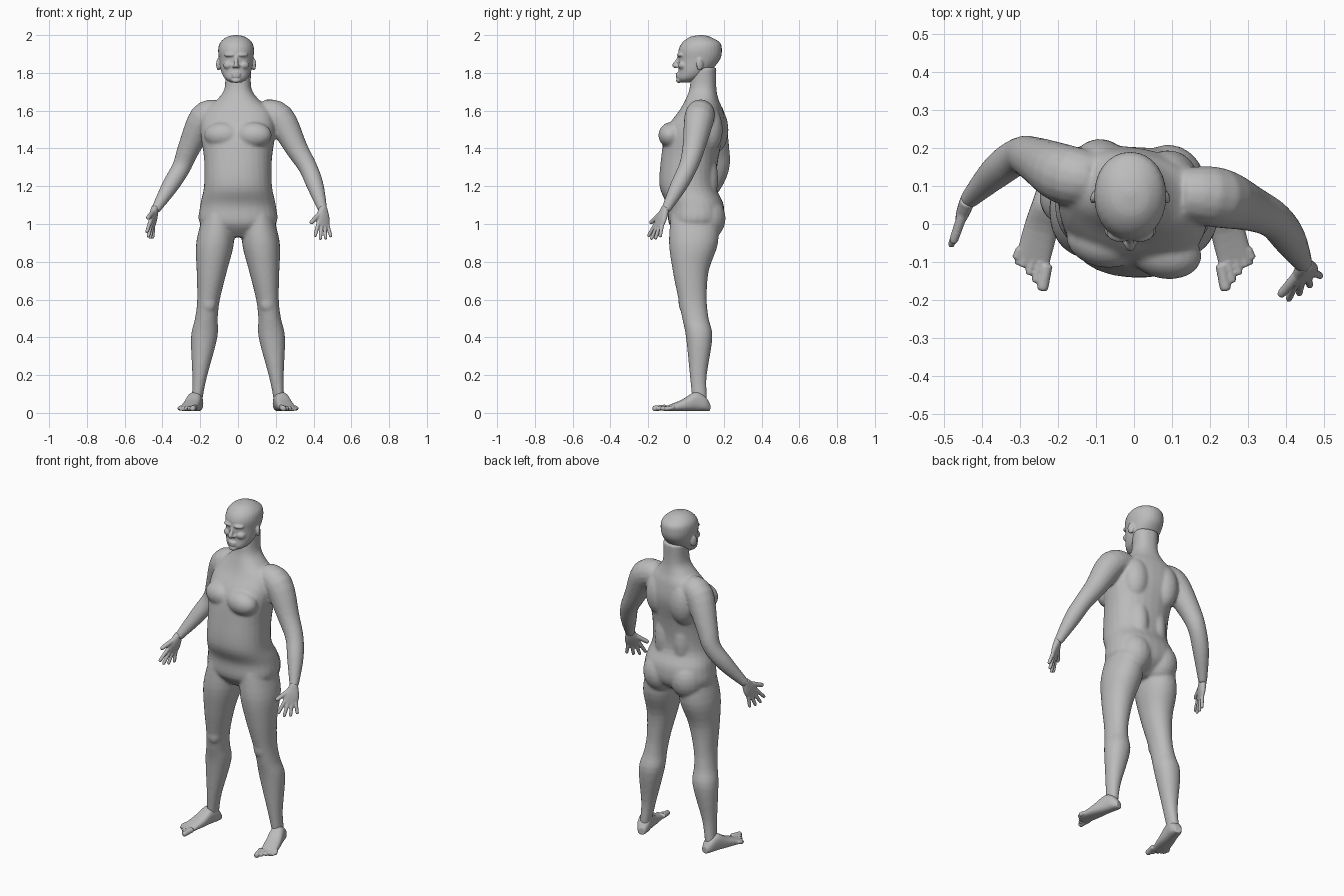
import bpy, bmesh, math
from mathutils import Vector, Matrix

if "Cube" in bpy.data.objects:
    bpy.data.objects.remove(bpy.data.objects["Cube"])

grey = (.5, .5, .5, 1)
skin = bpy.data.materials.new("plain_grey")
skin.use_nodes = True
skin.diffuse_color = grey
skin.node_tree.nodes["Principled BSDF"].inputs["Base Color"].default_value = grey

UP = Vector((0, 0, 1))
SIDES = (-1, 1)
STEPS = 4


def spline(rows):
    """Smooth curve through rows of numbers, using Hermite blending."""
    rows = [Vector(row) for row in rows]
    slopes = []
    for index in range(len(rows)):
        before, after = rows[max(index - 1, 0)], rows[min(index + 1, len(rows) - 1)]
        slopes.append((after - before) / 2)
    points = []
    for start, end, leave, arrive in zip(rows, rows[1:], slopes, slopes[1:]):
        for step in range(STEPS):
            t = step / STEPS
            ease = t * t * (3 - 2 * t)
            points.append(start.lerp(end, ease) + (leave * (1 - t) - arrive * t) * t * (1 - t))
    return points + [rows[-1]]


def loft(bm, rings, power=2, sides=28):
    """Skin rings of (centre, half-axis u, half-axis v), capped at both ends."""
    def bend(value):
        return math.copysign(abs(value) ** (2 / power), value)

    angles = [math.tau * corner / sides for corner in range(sides)]
    loops = []
    for centre, u, v in rings:
        loops.append([bm.verts.new(centre + u * bend(math.cos(a)) + v * bend(math.sin(a))) for a in angles])
    for low, high in zip(loops, loops[1:]):
        for corner in range(sides):
            following = (corner + 1) % sides
            bm.faces.new((low[corner], low[following], high[following], high[corner]))
    bm.faces.new(loops[0][::-1])
    bm.faces.new(loops[-1])


def stack(bm, rows, middle, turn, power):
    """Level rings from height, front, back and half width; rules give middle x and turn."""
    rings = []
    for height, front, back, half in spline(rows):
        spin = Matrix.Rotation(turn(height), 3, 'Z')
        centre = Vector((middle(height), (front + back) / 2, height))
        rings.append((centre, spin @ Vector((half, 0, 0)), spin @ Vector((0, (back - front) / 2, 0))))
    loft(bm, rings, power)


def tube(bm, points, radii):
    """Round limb through the points, with a radius at each."""
    rows = spline([(*point, radius) for point, radius in zip(points, radii)])
    path = [row.to_3d() for row in rows]
    rings = []
    for index, row in enumerate(rows):
        along = path[min(index + 1, len(path) - 1)] - path[max(index - 1, 0)]
        u = along.cross(Vector((.3, .9, .3))).normalized()
        v = along.normalized().cross(u)
        rings.append((path[index], u * row[3], v * row[3]))
    loft(bm, rings, sides=16)


def blob(bm, centre, size, turn=0):
    place = Matrix.Translation(centre) @ Matrix.Rotation(turn, 4, 'Z') @ Matrix.Diagonal((*size, 1))
    bmesh.ops.create_uvsphere(bm, u_segments=20, v_segments=12, radius=1, matrix=place)


def finish(name, bm, voxel, relax):
    """Fuse the overlapping forms of one part and soften the joins."""
    bmesh.ops.recalc_face_normals(bm, faces=bm.faces)
    mesh = bpy.data.meshes.new(name)
    bm.to_mesh(mesh)
    bm.free()
    mesh.materials.append(skin)
    part = bpy.data.objects.new(name, mesh)
    bpy.context.collection.objects.link(part)
    fuse = part.modifiers.new("fuse", 'REMESH')
    fuse.mode, fuse.voxel_size, fuse.use_smooth_shade = 'VOXEL', voxel, True
    soften = part.modifiers.new("soften", 'SMOOTH')
    soften.factor, soften.iterations = .5, relax


def level(height):
    return 0


def shoulder_turn(height):
    return -.2 * min(max((height - 1.1) / .4, 0), 1)


# Trunk and neck, with the shoulders turned
body = bmesh.new()
trunk = [(.93, -.03, .1, .08), (1, -.09, .19, .2), (1.1, -.1, .2, .2), (1.2, -.14, .16, .18),
         (1.35, -.13, .17, .18), (1.5, -.1, .2, .2), (1.6, -.03, .19, .18),
         (1.66, 0, .17, .11), (1.72, .02, .16, .07), (1.83, .03, .16, .07)]
stack(body, trunk, middle=level, turn=shoulder_turn, power=2.3)

# Chest, shoulder blades, lower back and seat
for side in SIDES:
    lean = side * -.015
    blob(body, centre=(side * .08, lean - .06, 1.47), size=(.1, .07, .07), turn=-.2)
    blob(body, centre=(side * .09, lean + .13, 1.5), size=(.08, .08, .13), turn=-.2)
    blob(body, centre=(side * .06, .1, 1.24), size=(.06, .07, .17))
    blob(body, centre=(side * .09, .1, 1.03), size=(.1, .11, .12))

# Legs spreading towards the feet, with kneecaps
leg = [(1.05, -.08, .17, .08), (.9, -.09, .17, .1), (.75, -.07, .12, .08), (.6, -.04, .11, .06),
       (.5, -.02, .12, .06), (.4, 0, .14, .07), (.2, .02, .11, .04), (.1, .03, .11, .03), (.04, .04, .11, .03)]
for side in SIDES:
    stack(body, leg, middle=lambda height: side * (.225 - .115 * height), turn=level, power=2.1)
    blob(body, centre=(side * .155, -.01, .58), size=(.04, .03, .05))

# Arms from shoulder to wrist
arm_heights = (1.59, 1.56, 1.4, 1.3, 1.2, 1.07)
arm_radii = (.07, .08, .06, .05, .045, .024)
left_arm = ((.13, .08), (.22, .07), (.31, .04), (.37, .01), (.41, -.04), (.45, -.11))
right_arm = ((-.11, .12), (-.18, .13), (-.26, .17), (-.3, .18), (-.36, .14), (-.44, .06))
for arm in (left_arm, right_arm):
    tube(body, [(*place, height) for place, height in zip(arm, arm_heights)], arm_radii)
finish("body", body, voxel=.008, relax=7)


def hand(name, wrist, reach, across):
    """Palm, four fingers and thumb; across runs from thumb side to little finger."""
    reach, across, wrist = Vector(reach).normalized(), Vector(across), Vector(wrist)
    across = (across - reach * across.dot(reach)).normalized()
    normal = reach.cross(across)
    bm = bmesh.new()
    palm = spline([(-.01, .02, .02), (.05, .04, .018), (.1, .04, .01)])
    loft(bm, [(wrist + reach * t, across * half, normal * thick) for t, half, thick in palm], power=2.3)

    def digit(root, tip, radius):
        points = [wrist + across * s + reach * t for s, t in (root, root.lerp(tip, .5), root.lerp(tip, .9), tip)]
        tube(bm, points, (radius * 1.1, radius, radius * .9, radius / 2))

    for finger, length in enumerate((.08, .09, .08, .06)):
        root = Vector(((finger - 1.5) * .02, .09))
        fan = (finger - 1.5) * .015
        digit(root, root + Vector((fan, length)), radius=.01)
    digit(Vector((-.01, .02)), Vector((-.08, .1)), radius=.013)
    finish(name, bm, voxel=.004, relax=3)


hand("left_hand", wrist=(.45, -.11, 1.08), reach=(0, -.4, -1), across=(.8, .6, 0))
hand("right_hand", wrist=(-.44, .06, 1.08), reach=(-.2, -.5, -1), across=(.3, .9, 0))


# Feet with separate toes
def foot(name, side):
    heel = Vector((side * .21, .125, .01))
    along = Vector((side * .26, -1, 0)).normalized()
    outward = UP.cross(along) * side
    bm = bmesh.new()
    sole = spline([(0, .02, .04), (.03, .035, .08), (.08, .04, .1), (.15, .045, .06), (.25, .045, .02)])
    loft(bm, [(heel + along * t + UP * tall / 2, outward * half, UP * tall / 2)
              for t, half, tall in sole], power=2.5)
    for toe in range(5):
        spread = outward * (toe - 2) * .02
        root = heel + spread + along * (.23 - .006 * toe) + UP * .02
        tip = root + along * (.07 - .01 * toe) + spread * .1 - UP * .008
        radius = .011 if toe else .015
        tube(bm, [root, root.lerp(tip, .5), root.lerp(tip, .9), tip], (radius, radius, radius, radius / 2))
    finish(name, bm, voxel=.004, relax=3)


foot("left_foot", side=1)
foot("right_foot", side=-1)

# Head: skull and jaw
head = bmesh.new()
centre_x = -.01
skull = [(1.75, -.03, .02, .03), (1.77, -.045, .08, .06), (1.81, -.04, .13, .08), (1.87, -.04, .18, .09),
         (1.92, -.04, .19, .095), (1.96, -.02, .18, .085), (1.99, .02, .13, .05), (2, .07, .09, .01)]
stack(head, skull, middle=lambda height: centre_x, turn=level, power=2.1)

# Nose, lips and chin
tube(head, [(centre_x, -.035, 1.89), (centre_x, -.045, 1.865), (centre_x, -.06, 1.84), (centre_x, -.05, 1.83)],
     (.009, .01, .013, .008))
for lip in (1.782, 1.795):
    blob(head, centre=(centre_x, -.043, lip), size=(.025, .012, .007))
blob(head, centre=(centre_x, -.037, 1.76), size=(.025, .016, .014))

# Brows, cheeks, nostrils and ears
for side in SIDES:
    blob(head, centre=(centre_x + side * .035, -.032, 1.895), size=(.03, .015, .01), turn=side * .3)
    blob(head, centre=(centre_x + side * .045, -.022, 1.84), size=(.025, .018, .02), turn=side * .5)
    blob(head, centre=(centre_x + side * .012, -.046, 1.835), size=(.01, .01, .008))
    blob(head, centre=(centre_x + side * .094, .073, 1.845), size=(.01, .02, .033), turn=side * .4)
finish("head", head, voxel=.005, relax=3)
